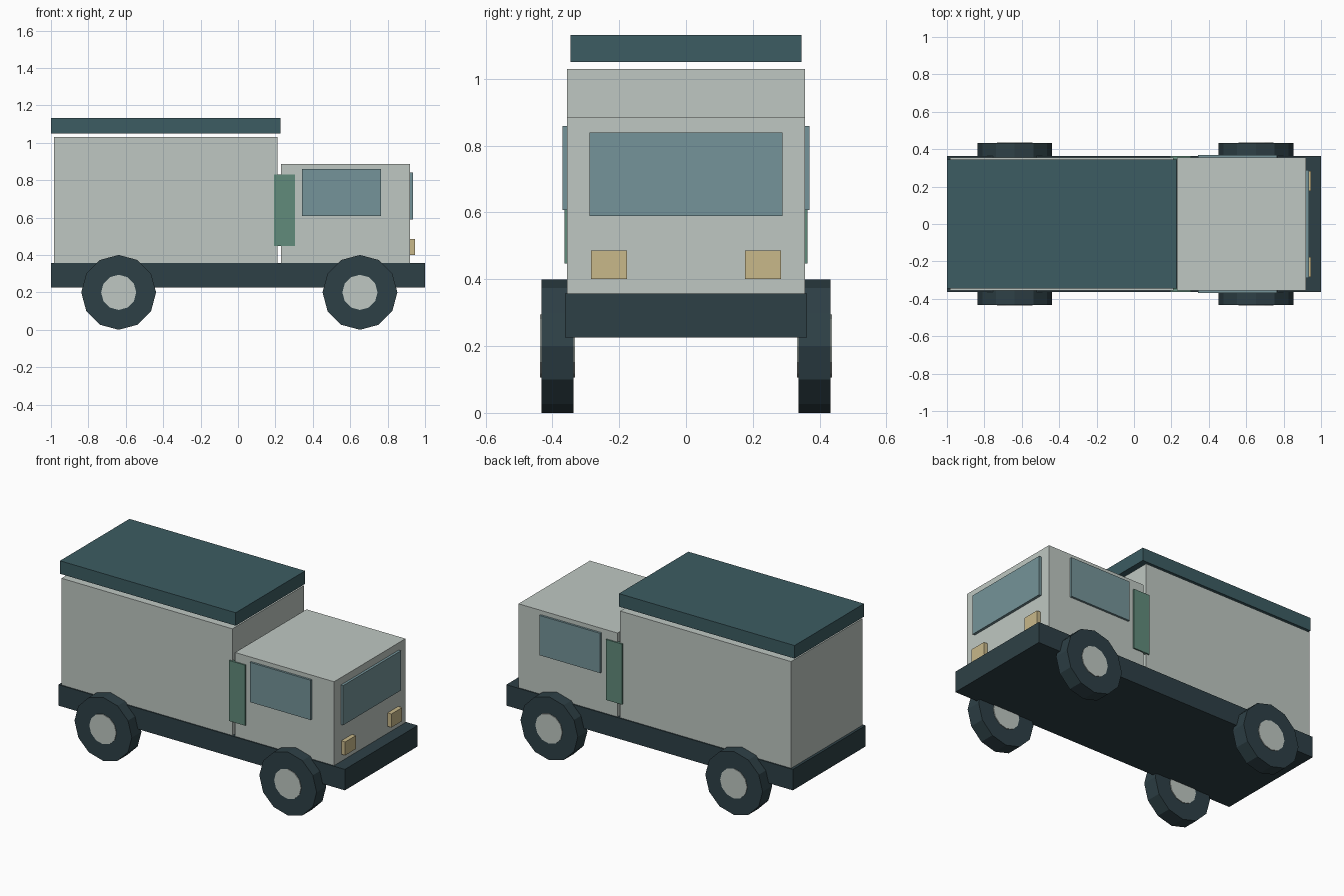
import bpy
import math

old = bpy.data.objects.get("Cube")
if old:
    bpy.data.objects.remove(old, do_unlink=True)


def material(name, rgb):
    m = bpy.data.materials.new(name)
    m.use_nodes = True
    m.diffuse_color = (*rgb, 1)
    m.node_tree.nodes["Principled BSDF"].inputs["Base Color"].default_value = (*rgb, 1)
    return m


PALE = material("pale grey", (0.52, 0.575, 0.54))
TEAL = material("dark teal", (0.045, 0.107, 0.122))
DARK = material("dark slate", (0.027, 0.051, 0.061))
GLASS = material("blue glass", (0.178, 0.296, 0.319))
GREEN = material("green", (0.119, 0.258, 0.198))
SAND = material("sand yellow", (0.578, 0.479, 0.254))


def box(name, x, y, z, mat):
    """Box from (min, max) pairs on each axis."""
    bpy.ops.mesh.primitive_cube_add(size=1, location=[sum(r) / 2 for r in (x, y, z)])
    ob = bpy.context.object
    ob.name = name
    ob.scale = [r[1] - r[0] for r in (x, y, z)]
    bpy.ops.object.transform_apply(location=False, rotation=False, scale=True)
    ob.data.materials.append(mat)


def disc(name, x, y, radius, width, mat):
    """Twelve-sided cylinder lying along y, at axle height."""
    bpy.ops.mesh.primitive_cylinder_add(vertices=12, radius=radius, depth=width,
                                        location=(x, y, 0.2),
                                        rotation=(math.pi / 2, 0, 0))
    ob = bpy.context.object
    ob.name = name
    ob.data.materials.append(mat)


# Chassis, cargo body, floating roof panel and cab
box("chassis", (-1, 1), (-0.363, 0.363), (0.225, 0.357), DARK)
box("cargo_body", (-0.983, 0.21), (-0.356, 0.356), (0.357, 1.03), PALE)
box("roof_panel", (-1, 0.226), (-0.346, 0.346), (1.05, 1.132), TEAL)
box("cab", (0.229, 0.92), (-0.356, 0.356), (0.357, 0.886), PALE)
box("windscreen", (0.915, 0.936), (-0.289, 0.289), (0.59, 0.84), GLASS)

# Paired parts on both sides
for label, s in (("right", -1), ("left", 1)):
    def side(a, b):
        return sorted((s * a, s * b))

    box(label + "_window", (0.341, 0.765), side(0.345, 0.369), (0.608, 0.859), GLASS)
    box(label + "_side_panel", (0.192, 0.305), side(0.345, 0.364), (0.447, 0.829), GREEN)
    box(label + "_headlight", (0.91, 0.947), side(0.177, 0.284), (0.401, 0.486), SAND)
    for end, x in (("rear", -0.638), ("front", 0.652)):
        disc(f"{end}_{label}_tyre", x, s * 0.385, 0.2, 0.096, DARK)
        disc(f"{end}_{label}_hub", x, s * 0.385, 0.094, 0.104, PALE)
